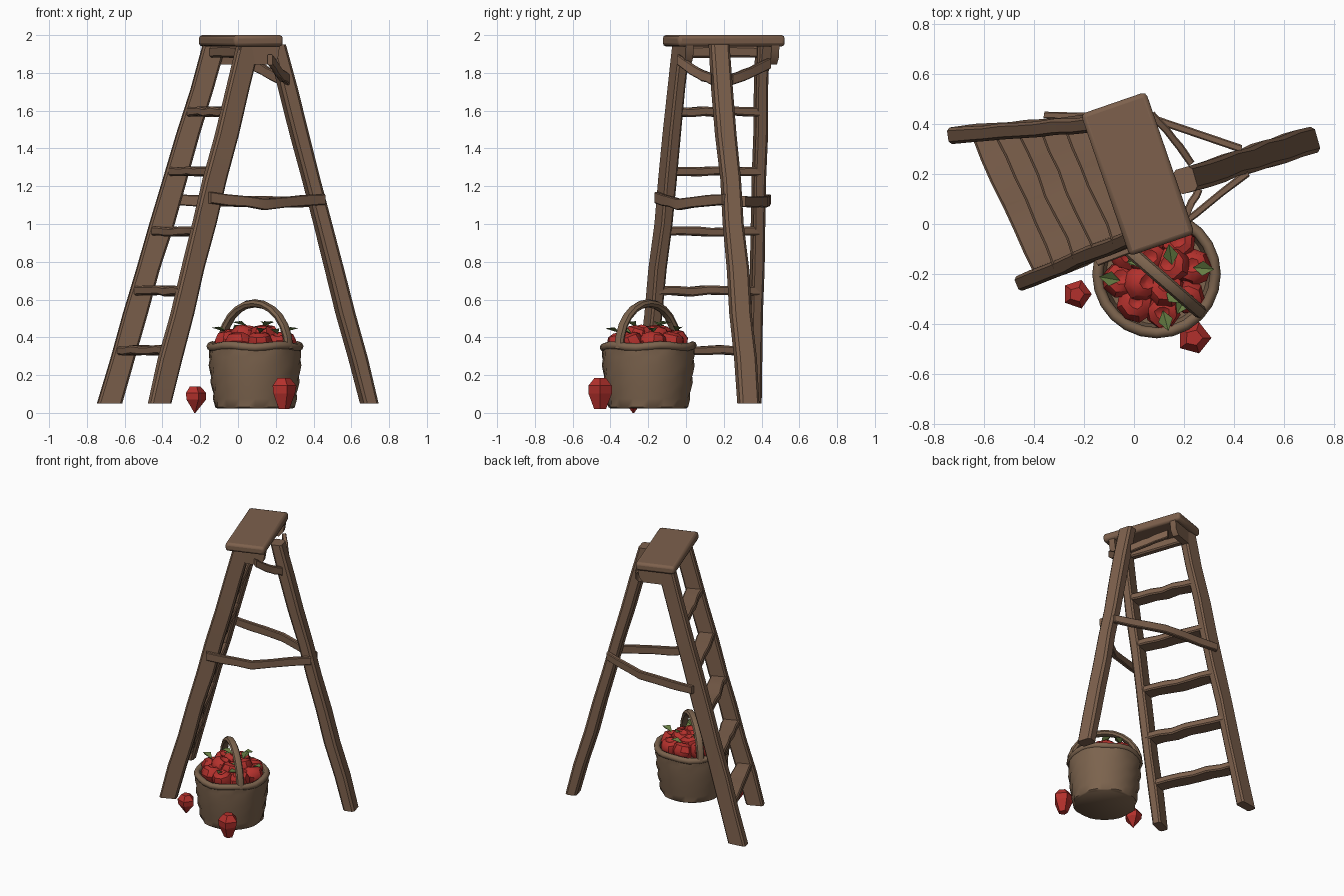
import bpy, bmesh, math, random
from mathutils import Vector

random.seed(4)
if "Cube" in bpy.data.objects:
    bpy.data.objects.remove(bpy.data.objects["Cube"])


def material(name, rgb):
    m = bpy.data.materials.new(name)
    m.use_nodes = True
    m.diffuse_color = (*rgb, 1)
    m.node_tree.nodes["Principled BSDF"].inputs["Base Color"].default_value = (*rgb, 1)
    return m


WOOD = material("brown wood", (0.205, 0.118, 0.073))
WICKER = material("basket brown", (0.2, 0.125, 0.075))
RED = material("apple red", (0.45, 0.03, 0.025))
GREEN = material("leaf green", (0.13, 0.2, 0.055))
UP = Vector((0, 0, 1))


def heading(degrees):
    a = math.radians(degrees)
    return Vector((math.cos(a), math.sin(a), 0))


def finish(name, bm, mat, smooth=True):
    bmesh.ops.recalc_face_normals(bm, faces=bm.faces)
    mesh = bpy.data.meshes.new(name)
    bm.to_mesh(mesh)
    bm.free()
    mesh.materials.append(mat)
    ob = bpy.data.objects.new(name, mesh)
    bpy.context.collection.objects.link(ob)
    if smooth:
        bpy.ops.object.select_all(action="DESELECT")
        ob.select_set(True)
        bpy.context.view_layer.objects.active = ob
        bpy.ops.object.shade_smooth_by_angle(angle=math.radians(40))
    return ob


def skin(bm, rings, caps=True):
    """Join rings of vertices into a tube."""
    for lower, upper in zip(rings, rings[1:]):
        n = len(lower)
        for i in range(n):
            bm.faces.new((lower[i], lower[(i + 1) % n], upper[(i + 1) % n], upper[i]))
    if caps:
        bm.faces.new(rings[0])
        bm.faces.new(rings[-1])


def beam(name, points, a, b, width, depth, steps=4, wobble=0.004, mat=WOOD):
    """Sweep a chamfered rectangle spanned by axes a and b along the points."""
    points = [Vector(p) for p in points]
    path = [points[0]]
    for p, q in zip(points, points[1:]):
        path += [p.lerp(q, k / steps) for k in range(1, steps + 1)]
    bm, rings = bmesh.new(), []
    for k, p in enumerate(path):
        inner = 0 < k < len(path) - 1
        shift = (a * random.uniform(-1, 1) + b * random.uniform(-1, 1)) * wobble * inner
        w, d = (s / 2 * random.uniform(0.94, 1.05) for s in (width, depth))
        c = min(w, d) * 0.35
        corners = []
        for sx, sy in ((1, 1), (-1, 1), (-1, -1), (1, -1)):
            pair = [(sx * w, sy * (d - c)), (sx * (w - c), sy * d)]
            corners += pair if sx * sy > 0 else pair[::-1]
        rings.append([bm.verts.new(p + shift + a * x + b * y) for x, y in corners])
    skin(bm, rings)
    return finish(name, bm, mat)


def lathe(name, profile, segments, centre, mat, bump=None, smooth=True):
    """Revolve (radius, height) pairs around a vertical axis."""
    bm, rings = bmesh.new(), []
    for j, (r, z) in enumerate(profile):
        ring = []
        for i in range(segments):
            rr = r + (bump(i, j) if bump else 0)
            ring.append(bm.verts.new(Vector(centre) + heading(360 * i / segments) * rr + UP * z))
        rings.append(ring)
    skin(bm, rings)
    return finish(name, bm, mat, smooth)


# Ladder top board
u, v = heading(19), heading(109)
board_mid = Vector((0.015, 0.2, 1.97))
bpy.ops.mesh.primitive_cube_add(size=1, location=board_mid, rotation=(0, 0, math.radians(19)))
board = bpy.context.object
board.name = "top_board"
board.scale = (0.275, 0.6, 0.06)
bpy.ops.object.transform_apply(location=False, rotation=False, scale=True)
board.data.materials.append(WOOD)
bevel = board.modifiers.new("soft edges", "BEVEL")
bevel.width, bevel.segments = 0.018, 2
bpy.ops.object.shade_smooth_by_angle(angle=math.radians(40))

# Rails of the climbing side, and the single rear leg
near_foot, near_top = Vector((-0.415, -0.22, 0.05)), Vector((0.055, -0.025, 1.95))
far_foot, far_top = Vector((-0.68, 0.36, 0.05)), Vector((-0.125, 0.405, 1.95))
u_near, v_near = heading(22), heading(112)
u_far, v_far = heading(8), heading(98)
beam("near_rail", (near_foot, near_top), u_near, v_near, 0.12, 0.065, 8)
beam("far_rail", (far_foot, far_top), u_far, v_far, 0.125, 0.065, 8)
beam("rear_leg", ((0.695, 0.33, 0.05), (0.205, 0.175, 1.95)), heading(16), heading(106), 0.085, 0.105, 8)

# Treads between the rails
for n in range(5):
    z = 0.33 + 0.316 * n
    t = (z - 0.05) / 1.9
    beam(f"tread_{n + 1}", (near_foot.lerp(near_top, t), far_foot.lerp(far_top, t)),
         u, UP, 0.11, 0.048, 6, 0.006)

# Tapered aprons under both ends of the board
for name, offset in (("near_apron", -0.235), ("far_apron", 0.245)):
    mid = board_mid + v * offset + u * 0.015
    bm = bmesh.new()
    rings = []
    for half, z in ((0.075, 1.845), (0.105, 1.88), (0.115, 1.945)):
        p = Vector((mid.x, mid.y, z))
        rings.append([bm.verts.new(p + u * half * sx + v * 0.022 * sy)
                      for sx, sy in ((1, 1), (-1, 1), (-1, -1), (1, -1))])
    skin(bm, rings)
    finish(name, bm, WOOD)

# Cross bar under the board that carries the rail tops
beam("top_cross_bar", ((0.01, 0.0, 1.91), (-0.14, 0.41, 1.91)), u, UP, 0.05, 0.06)

# Upper and middle braces from the rails to the rear leg
braces = {
    "near_upper_brace": ((0.17, -0.04, 1.87), (0.22, 0.06, 1.8), (0.26, 0.14, 1.765)),
    "far_upper_brace": ((0.07, 0.44, 1.85), (0.16, 0.34, 1.8), (0.23, 0.24, 1.765)),
    "near_middle_brace": ((-0.15, -0.155, 1.14), (0.14, -0.04, 1.105), (0.455, 0.205, 1.13)),
    "far_middle_brace": ((-0.36, 0.435, 1.13), (0.08, 0.42, 1.115), (0.43, 0.3, 1.12)),
}
for name, pts in braces.items():
    run = (Vector(pts[-1]) - Vector(pts[0])).normalized()
    beam(name, pts, run.cross(UP).normalized(), UP, 0.03, 0.058, 3, 0.003)

# Woven basket: alternating bumps between rows and staves
bx, by = 0.09, -0.2
rows = 7
outer = [(0.2, 0.022)] + [(0.21 + 0.035 * math.sin(j / rows * 1.5), 0.03 + 0.31 * j / rows)
                          for j in range(rows + 1)]
inner = [(0.215, 0.345), (0.2, 0.28)]


def weave(i, j):
    return 0.005 * (-1) ** (i // 2 + j) if 0 < j <= rows else 0


lathe("basket_body", outer + inner, 32, (bx, by, 0), WICKER, weave)
bpy.ops.mesh.primitive_torus_add(major_radius=0.235, minor_radius=0.022, major_segments=24,
                                 minor_segments=8, location=(bx, by, 0.352))
rim = bpy.context.object
rim.name = "basket_rim"
rim.data.materials.append(WICKER)
for vert in rim.data.vertices:
    vert.co.z += 0.006 * math.sin(5 * math.atan2(vert.co.y, vert.co.x))
bpy.ops.object.shade_smooth_by_angle(angle=math.radians(50))

# Arched handle with sections turned along the arch
across, side = heading(-41), heading(49)
bm, rings = bmesh.new(), []
for k in range(13):
    a = math.pi * k / 12
    mid = Vector((bx, by, 0.34)) + across * 0.235 * math.cos(a) + UP * 0.24 * math.sin(a)
    out = across * math.cos(a) + UP * math.sin(a)
    rings.append([bm.verts.new(mid + out * 0.022 * math.cos(q) + side * 0.027 * math.sin(q))
                  for q in (math.tau * i / 8 for i in range(8))])
skin(bm, rings)
finish("basket_handle", bm, WICKER)


# Faceted apples with leaves
def apple(name, centre, r, sides, leaf=True):
    shape = [(0.3, -0.85), (0.8, -0.5), (1, 0.1), (0.8, 0.65), (0.4, 0.85), (0.1, 0.68)]
    ob = lathe(name, [(r * p, r * q) for p, q in shape], sides, (0, 0, 0), RED,
               lambda i, j: random.uniform(-0.05, 0.05) * r, smooth=sides > 6)
    ob.location = centre
    ob.rotation_euler = [random.uniform(-0.3, 0.3), random.uniform(-0.3, 0.3), random.uniform(0, 6)]
    if leaf:
        bm = bmesh.new()
        d = heading(random.uniform(0, 360))
        s = d.cross(UP)
        base = Vector(centre) + UP * r * 0.8
        root, tip = bm.verts.new(base), bm.verts.new(base + d * 0.085 + UP * 0.025)
        for sign in (1, -1):
            edge = bm.verts.new(base + d * 0.04 + s * 0.03 * sign + UP * 0.03)
            bm.faces.new((root, edge, tip))
        finish(name + "_leaf", bm, GREEN, False)


for n in range(8):
    p = Vector((bx, by, 0.365)) + heading(45 * n + 10) * 0.148
    apple(f"outer_apple_{n + 1}", p + UP * random.uniform(-0.01, 0.015), 0.074, 8, n % 4 != 1)
for n in range(4):
    p = Vector((bx, by, 0.395)) + heading(90 * n + 30) * 0.072
    apple(f"inner_apple_{n + 1}", p, 0.076, 8, n != 2)

# Loose fallen apples, cruder and more angular
for name, centre, r, height in (("fallen_apple_left", (-0.228, -0.28, 0), 0.06, 0.14),
                                ("fallen_apple_front", (0.24, -0.455, 0.02), 0.068, 0.165)):
    bottom = 0.004 if r < 0.065 else r * 0.45
    lathe(name, [(bottom, 0), (r * 0.95, height * 0.5), (r, height * 0.75), (r * 0.5, height)],
          5, centre, RED, lambda i, j: random.uniform(-0.003, 0.003), smooth=False)
